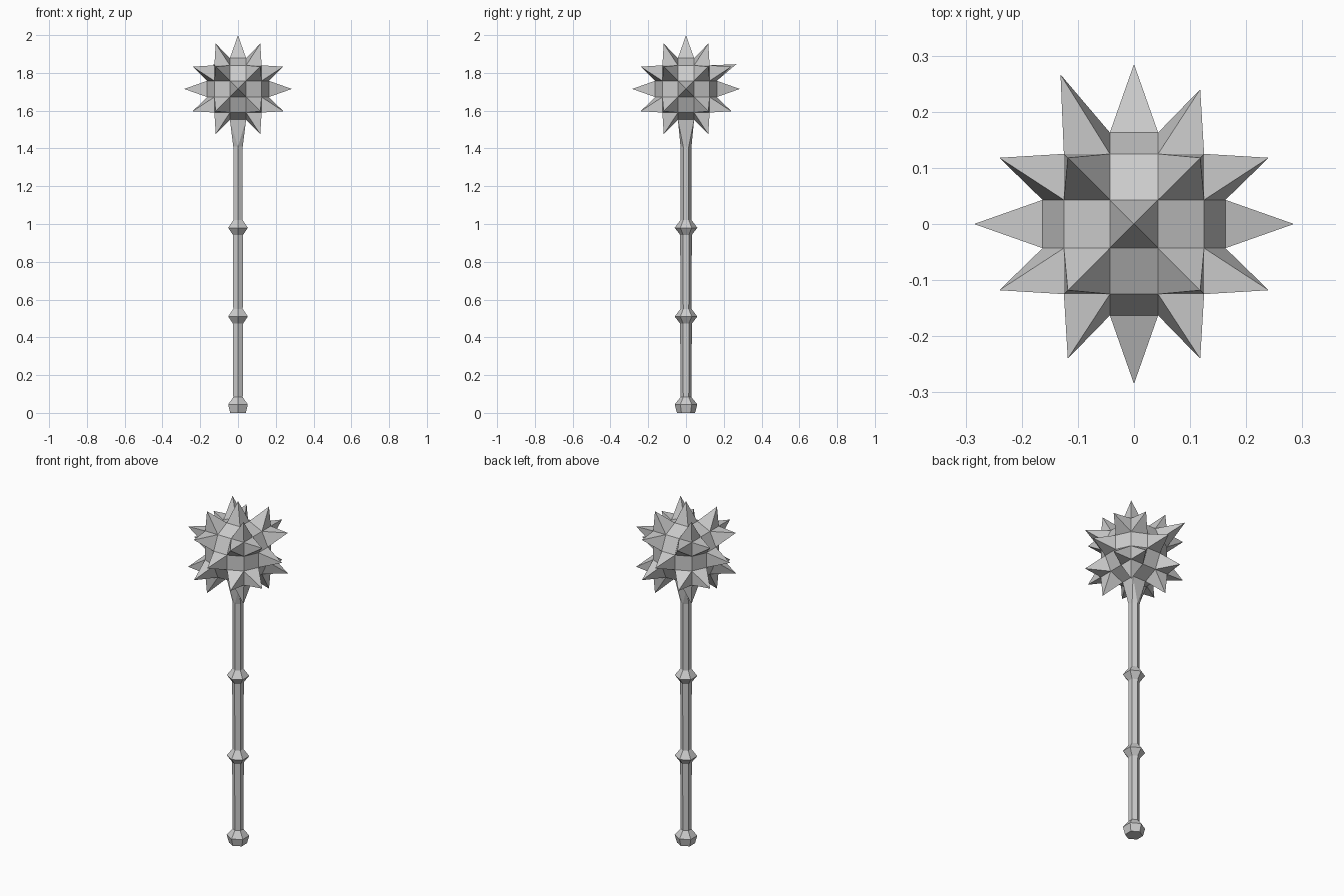
import bpy
import bmesh
import math
from mathutils import Vector

cube = bpy.data.objects.get("Cube")
if cube:
    bpy.data.objects.remove(cube, do_unlink=True)

steel = bpy.data.materials.new("steel grey")
steel.use_nodes = True
grey = (0.6, 0.6, 0.6, 1.0)
steel.diffuse_color = grey
steel.node_tree.nodes["Principled BSDF"].inputs["Base Color"].default_value = grey

CENTRE = 1.715                           # height of the spiked head
INNER, HALF, BULGE = 0.043, 0.125, 0.163  # head grid lines
NECK = 1.41


def finish(name, bm, z=0):
    bmesh.ops.recalc_face_normals(bm, faces=bm.faces)
    mesh = bpy.data.meshes.new(name)
    bm.to_mesh(mesh)
    bm.free()
    mesh.materials.append(steel)
    obj = bpy.data.objects.new(name, mesh)
    obj.location.z = z
    bpy.context.collection.objects.link(obj)
    return obj


def hexagon(bm, radius, z):
    angles = [math.radians(90 + 60 * i) for i in range(6)]
    return [bm.verts.new((radius * math.cos(a), radius * math.sin(a), z)) for a in angles]


# Head: a three by three cube with each middle square pushed outwards
bm = bmesh.new()
steps = (-HALF, -INNER, INNER, HALF)
middles, corners = [], []
for axis in range(3):
    for side in (-1, 1):
        def point(i, j):
            p = Vector((0, 0, 0))
            p[axis] = side * (BULGE if i in (1, 2) and j in (1, 2) else HALF)
            p[(axis + 1) % 3], p[(axis + 2) % 3] = steps[i], steps[j]
            return p
        grid = [[bm.verts.new(point(i, j)) for j in range(4)] for i in range(4)]
        for i in range(3):
            for j in range(3):
                face = bm.faces.new((grid[i][j], grid[i + 1][j],
                                     grid[i + 1][j + 1], grid[i][j + 1]))
                tip = Vector((0, 0, 0))
                if i == 1 and j == 1:
                    tip[axis] = side * 0.285
                    if axis != 2 or side > 0:
                        middles.append((face, tip))
                elif i != 1 and j != 1:
                    tip[axis] = side * 0.24
                    tip[(axis + 1) % 3] = (i - 1) * 0.118
                    tip[(axis + 2) % 3] = (j - 1) * 0.118
                    # One spike at the back is longer than the rest
                    if axis == 1 and side > 0 and tip.x < 0 < tip.z:
                        tip *= 1.11
                    corners.append((face, tip))

# Spikes: raise each chosen square to a point
for face, tip in middles + corners:
    top = bm.verts.new(tip)
    ring = list(face.verts)
    bm.faces.remove(face)
    for a, b in zip(ring, ring[1:] + ring[:1]):
        bm.faces.new((a, b, top))
bmesh.ops.remove_doubles(bm, verts=bm.verts, dist=0.0005)
finish("spiked_head", bm, CENTRE)

# Neck: flares from the hexagonal shaft to the square under the head
bm = bmesh.new()
hexagon(bm, 0.029, NECK)
for x in (-INNER, INNER):
    for y in (-INNER, INNER):
        bm.verts.new((x, y, CENTRE - BULGE))
bmesh.ops.convex_hull(bm, input=bm.verts)
finish("neck", bm)

# Handle: hexagonal shaft with pommel and two grip rings
profile = [(0.048, 0), (0.06, 0.045), (0.029, 0.083)]
for z in (0.51, 0.98):
    profile += [(0.031, z - 0.037), (0.06, z), (0.029, z + 0.041)]
profile.append((0.029, NECK))
bm = bmesh.new()
rings = [hexagon(bm, r, z) for r, z in profile]
bm.faces.new(rings[0])
for low, high in zip(rings, rings[1:]):
    for i in range(6):
        k = (i + 1) % 6
        bm.faces.new((low[i], low[k], high[k], high[i]))
finish("handle", bm)
